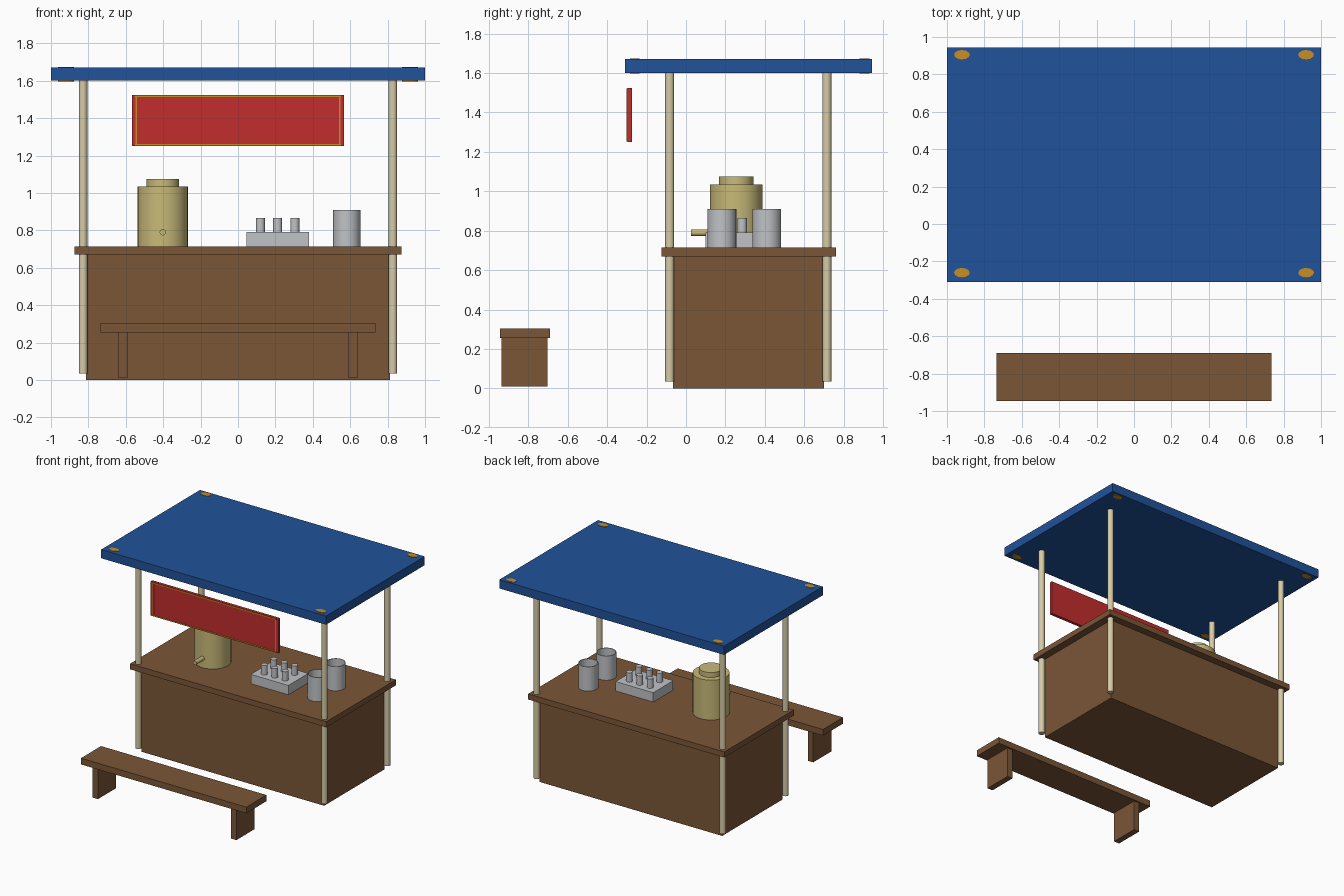
import bpy
import math

default = bpy.data.objects.get("Cube")
if default:
    bpy.data.objects.remove(default, do_unlink=True)


def material(name, r, g, b):
    mat = bpy.data.materials.new(name)
    mat.use_nodes = True
    mat.diffuse_color = (r, g, b, 1)
    bsdf = next(n for n in mat.node_tree.nodes if n.type == 'BSDF_PRINCIPLED')
    bsdf.inputs["Base Color"].default_value = (r, g, b, 1)
    return mat


wood = material("brown wood", 0.195, 0.093, 0.037)
blue = material("canopy blue", 0.015, 0.084, 0.328)
red = material("banner red", 0.54, 0.026, 0.027)
gold = material("gold", 0.578, 0.27, 0.018)
brass = material("pale brass", 0.58, 0.49, 0.19)
bamboo = material("pale bamboo", 0.68, 0.60, 0.39)
steel = material("steel grey", 0.527, 0.546, 0.571)


def box(name, mat, x, y, z):
    """Box given by its (min, max) range on each axis."""
    bpy.ops.mesh.primitive_cube_add(size=1, location=[sum(r) / 2 for r in (x, y, z)])
    ob = bpy.context.object
    ob.name = name
    ob.scale = [r[1] - r[0] for r in (x, y, z)]
    bpy.ops.object.transform_apply(location=False, rotation=False)
    ob.data.materials.append(mat)
    return ob


def cylinder(name, mat, x, y, z, radius, sides=32, squash=1):
    """Upright cylinder over the height range z."""
    bpy.ops.mesh.primitive_cylinder_add(vertices=sides, radius=radius, depth=z[1] - z[0],
                                        location=(x, y, sum(z) / 2))
    ob = bpy.context.object
    ob.name = name
    ob.scale.y = squash
    bpy.ops.object.transform_apply(location=False, rotation=False)
    ob.data.materials.append(mat)
    bpy.ops.object.shade_smooth_by_angle(angle=math.radians(40))
    return ob


def lathe(name, mat, x, y, profile, sides=32):
    """Surface turned from (radius, height) points, starting and ending on the axis."""
    verts, faces = [], []
    for r, z in profile:
        for i in range(sides):
            a = math.tau * i / sides
            verts.append((r * math.cos(a), r * math.sin(a), z))
    for k in range(len(profile) - 1):
        for i in range(sides):
            j = (i + 1) % sides
            faces.append((k * sides + i, k * sides + j, (k + 1) * sides + j, (k + 1) * sides + i))
    last = (len(profile) - 1) * sides
    faces.append(tuple(reversed(range(sides))))
    faces.append(tuple(range(last, last + sides)))
    mesh = bpy.data.meshes.new(name)
    mesh.from_pydata(verts, [], faces)
    ob = bpy.data.objects.new(name, mesh)
    bpy.context.collection.objects.link(ob)
    ob.location = (x, y, 0)
    mesh.materials.append(mat)
    bpy.ops.object.select_all(action='DESELECT')
    ob.select_set(True)
    bpy.context.view_layer.objects.active = ob
    bpy.ops.object.shade_smooth_by_angle(angle=math.radians(40))
    return ob


# Counter
box("counter_body", wood, (-0.812, 0.812), (-0.065, 0.70), (0, 0.67))
box("counter_top", wood, (-0.873, 0.873), (-0.125, 0.76), (0.67, 0.715))

# Canopy, posts and corner studs
box("canopy", blue, (-1, 1), (-0.31, 0.945), (1.60, 1.67))
for side, sx in (("right", -1), ("left", 1)):
    for end, post_y, stud_y in (("front", -0.083, -0.26), ("back", 0.715, 0.905)):
        cylinder(f"{end}_{side}_post", bamboo, sx * 0.828, post_y, (0.035, 1.60), 0.023, 24)
        cylinder(f"{end}_{side}_stud", gold, sx * 0.92, stud_y, (1.597, 1.673), 0.042, 12, 0.6)

# Banner with thin gold trim
box("banner", red, (-0.568, 0.568), (-0.298, -0.275), (1.25, 1.525))
for z in (1.257, 1.518):
    box("banner_trim_rail", gold, (-0.55, 0.55), (-0.301, -0.297), (z - 0.004, z + 0.004))
for sx in (-0.545, 0.545):
    box("banner_trim_stile", gold, (sx - 0.004, sx + 0.004), (-0.301, -0.297), (1.253, 1.522))

# Drinks urn with lid and spout
cylinder("urn_body", brass, -0.402, 0.255, (0.715, 1.035), 0.134)
cylinder("urn_lid", brass, -0.402, 0.255, (1.035, 1.075), 0.087)
spout = cylinder("urn_spout", brass, -0.402, 0.08, (0.735, 0.845), 0.017, 16)
spout.rotation_euler.x = math.radians(90)

# Condiment tray with two rows of shakers
box("condiment_tray", steel, (0.045, 0.38), (0.098, 0.352), (0.715, 0.79))
for x in (0.12, 0.212, 0.304):
    for y in (0.165, 0.285):
        cylinder("shaker", steel, x, y, (0.79, 0.865), 0.024, 24)

# Open steel canisters
for y in (0.182, 0.41):
    lathe("canister", steel, 0.582, y,
          [(0.073, 0.715), (0.073, 0.91), (0.068, 0.91), (0.068, 0.73)])

# Bench
box("bench_seat", wood, (-0.736, 0.736), (-0.945, -0.69), (0.255, 0.305))
for sx in (-1, 1):
    box("bench_leg", wood, sorted((sx * 0.592, sx * 0.64)), (-0.935, -0.703), (0.01, 0.255))
